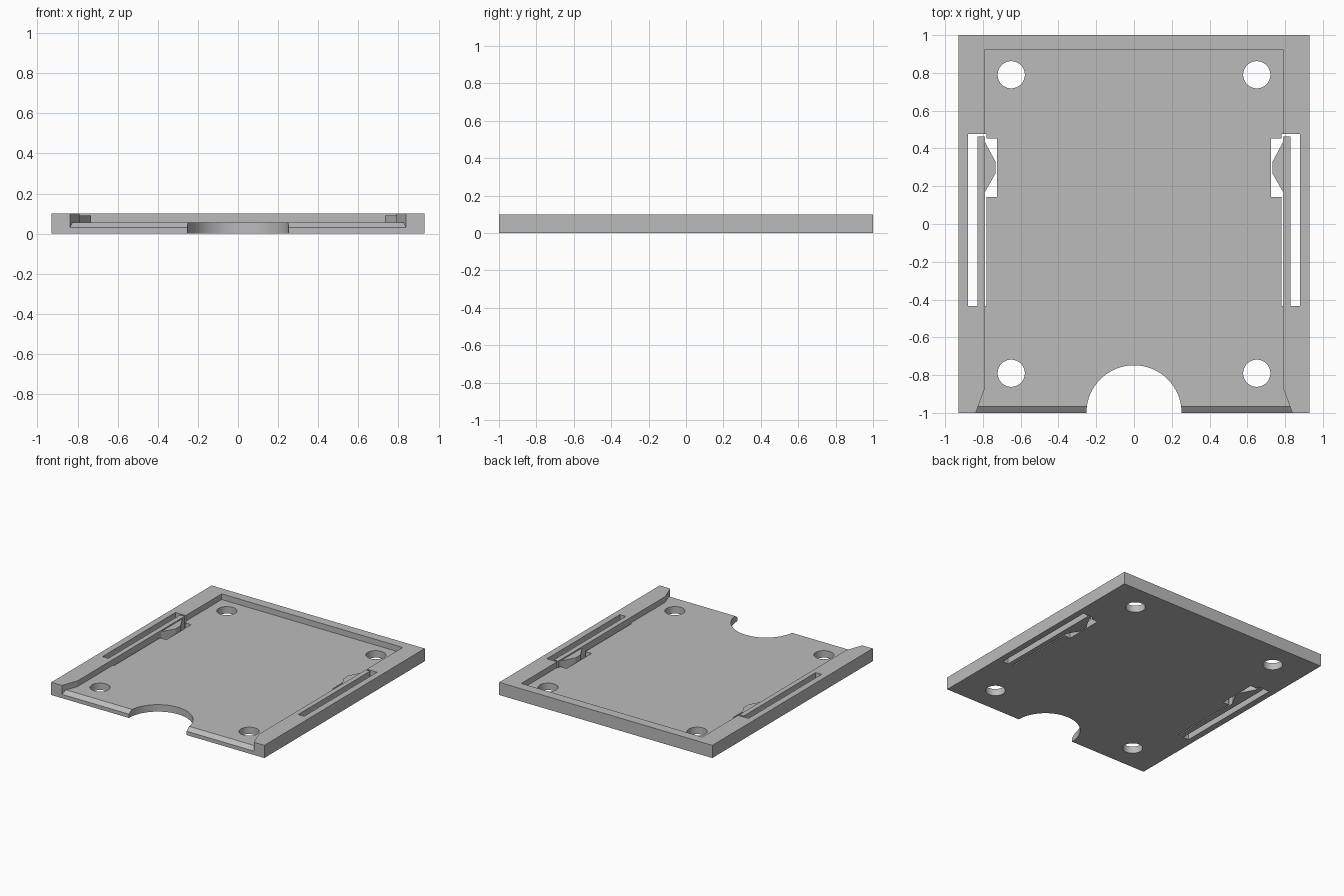
import bpy, bmesh, math

cube = bpy.data.objects.get("Cube")
if cube:
    bpy.data.objects.remove(cube, do_unlink=True)

WIDTH, HEIGHT, FLOOR = 0.93, 0.10, 0.055
LOW, HIGH = -0.1, 0.2          # cutter overshoot

grey = bpy.data.materials.new("light_grey")
grey.use_nodes = True
grey.diffuse_color = (0.5, 0.5, 0.5, 1)
grey.node_tree.nodes["Principled BSDF"].inputs["Base Color"].default_value = (0.5, 0.5, 0.5, 1)


def prism(name, outline, bottom, top):
    """Upright prism; bottom holds one height, or one per outline point."""
    if not isinstance(bottom, list):
        bottom = [bottom] * len(outline)
    bm = bmesh.new()
    low = [bm.verts.new((x, y, z)) for (x, y), z in zip(outline, bottom)]
    high = [bm.verts.new((x, y, top)) for x, y in outline]
    bm.faces.new(low)
    bm.faces.new(high)
    for i in range(len(outline)):
        j = (i + 1) % len(outline)
        bm.faces.new((low[i], low[j], high[j], high[i]))
    bmesh.ops.recalc_face_normals(bm, faces=bm.faces)
    mesh = bpy.data.meshes.new(name)
    bm.to_mesh(mesh)
    bm.free()
    mesh.materials.append(grey)
    obj = bpy.data.objects.new(name, mesh)
    bpy.context.collection.objects.link(obj)
    return obj


def circle(cx, cy, r, n):
    return [(cx + r * math.cos(math.tau * i / n), cy + r * math.sin(math.tau * i / n))
            for i in range(n)]


def flip(points):
    return [(-x, y) for x, y in reversed(points)]


def cut(outline, bottom=LOW, top=HIGH):
    cutter = prism("cutter", outline, bottom, top)
    cutter.hide_render = True
    mod = tray.modifiers.new("cut", "BOOLEAN")
    mod.operation, mod.solver, mod.object = "DIFFERENCE", "EXACT", cutter
    bpy.context.view_layer.objects.active = tray
    bpy.ops.object.modifier_apply(modifier=mod.name)
    bpy.data.objects.remove(cutter, do_unlink=True)


# Solid tray blank
tray = prism("tray", [(-WIDTH, -1), (WIDTH, -1), (WIDTH, 1), (-WIDTH, 1)], 0, HEIGHT)

# Pocket with a flared mouth, stepping around the snap catches
catch = [(0.79, 0.167), (0.733, 0.268), (0.733, 0.33), (0.79, 0.435)]
side = [(0.851, -1.035), (0.79, -0.87)] + catch + [(0.79, 0.925)]
cut(side + flip(side), FLOOR)

# Sloped lead-in along the front edge of the floor
ramp = [(0.851, -1.035), (0.825, -0.965)]
cut(ramp + flip(ramp), [0.005, FLOOR, FLOOR, 0.005], 0.08)

# Slots that free a spring arm on each side, and lowered catch tops
slot = [(0.78, -0.433), (0.79, -0.433)] + catch + [
    (0.79, 0.464), (0.829, 0.464), (0.829, -0.433), (0.88, -0.433), (0.88, 0.477),
    (0.78, 0.477), (0.78, 0.453), (0.725, 0.453), (0.725, 0.142), (0.78, 0.142)]
catch_top = [(0.7, 0.1), (0.79, 0.1), (0.79, 0.46), (0.7, 0.46)]
for shape in (lambda p: p, flip):
    cut(shape(slot))
    cut(shape(catch_top), 0.09)

# Screw holes
for x in (-0.65, 0.65):
    for y in (-0.79, 0.79):
        cut(circle(x, y, 0.072, 48))

# Thumb notch in the front edge
cut(circle(0, -1, 0.252, 96))

# Smooth round walls, crisp edges
bpy.ops.object.select_all(action="DESELECT")
tray.select_set(True)
bpy.context.view_layer.objects.active = tray
bpy.ops.object.shade_smooth_by_angle(angle=math.radians(20))
